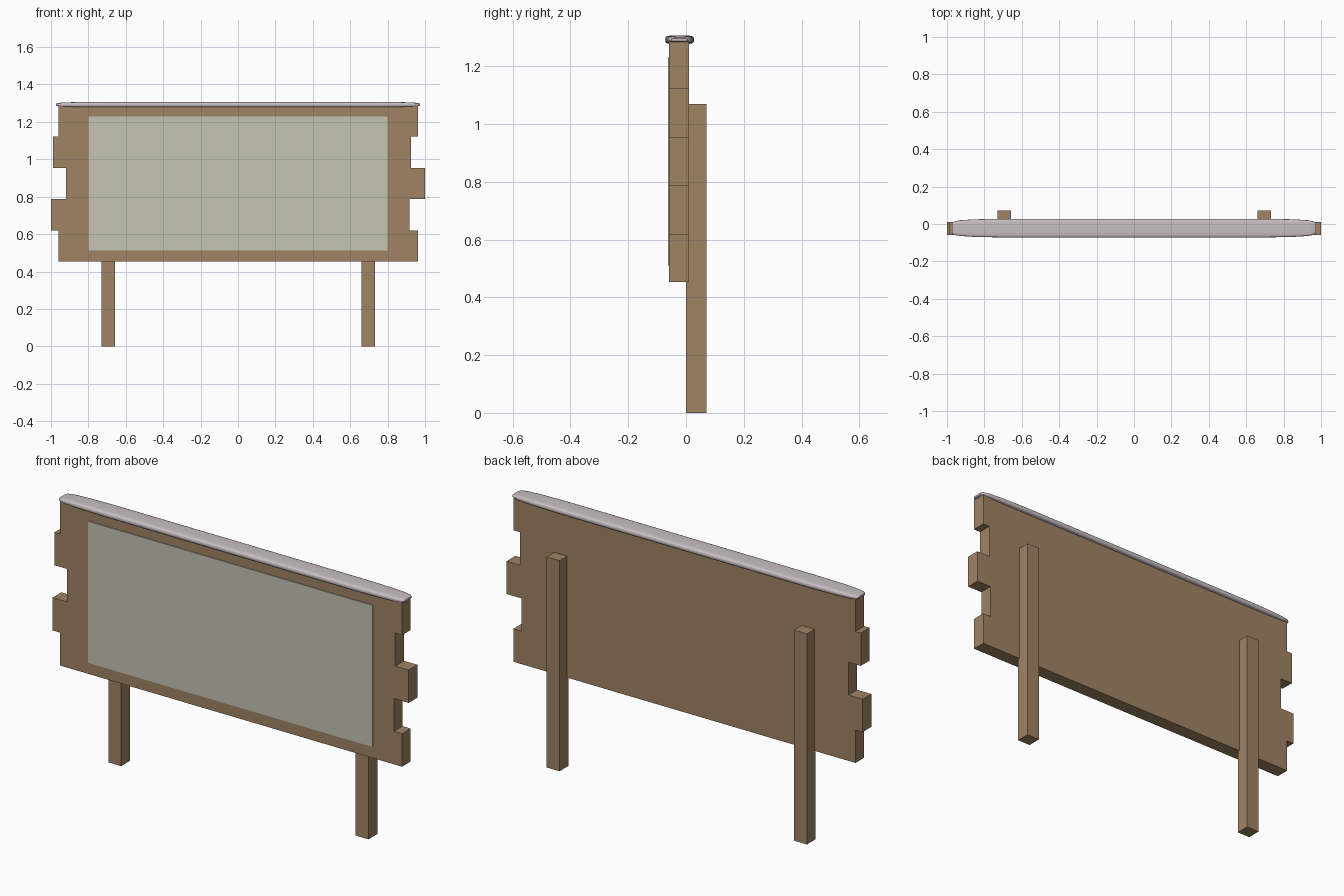
import bpy, bmesh, math

if "Cube" in bpy.data.objects:
    bpy.data.objects.remove(bpy.data.objects["Cube"])


def material(name, rgb):
    m = bpy.data.materials.new(name)
    m.diffuse_color = (*rgb, 1.0)
    m.use_nodes = True
    m.node_tree.nodes["Principled BSDF"].inputs["Base Color"].default_value = m.diffuse_color
    return m


WOOD = material("brown wood", (0.352, 0.227, 0.127))
PAPER = material("pale grey green", (0.546, 0.552, 0.456))
SNOW = material("snow white", (0.578, 0.521, 0.539))


def finish(name, bm, mat):
    bmesh.ops.recalc_face_normals(bm, faces=bm.faces)
    me = bpy.data.meshes.new(name)
    bm.to_mesh(me)
    bm.free()
    me.materials.append(mat)
    ob = bpy.data.objects.new(name, me)
    bpy.context.collection.objects.link(ob)
    return ob


def box(name, x, y, z, mat):
    """Box from (min, max) pairs."""
    bm = bmesh.new()
    bmesh.ops.create_cube(bm, size=1)
    for v in bm.verts:
        v.co = [lo + (c + 0.5) * (hi - lo) for c, (lo, hi) in zip(v.co, (x, y, z))]
    return finish(name, bm, mat)


# Staggered horizontal boards, bottom to top
BOTTOM, HEIGHT = 0.453, 0.167
ends = [(-0.96, 0.963), (-1.0, 0.917), (-0.92, 1.0), (-0.99, 0.925), (-0.96, 0.963)]
for i, span in enumerate(ends):
    z = BOTTOM + i * HEIGHT
    box(f"board_{i + 1}", span, (-0.059, 0.011), (z, z + HEIGHT), WOOD)

# Two rear posts
for side, x in (("left", -0.693), ("right", 0.697)):
    box(f"{side}_post", (x - 0.036, x + 0.036), (0.0, 0.071), (0.0, 1.07), WOOD)

# Thin notice panel on the front
box("notice_panel", (-0.798, 0.8), (-0.063, -0.058), (0.511, 1.23), PAPER)

# Snow cap: rounded-rectangle sections lofted along x, tapering at the ends
half = [(0.972, 0.028, 0.005), (0.962, 0.036, 0.009), (0.93, 0.042, 0.012),
        (0.85, 0.047, 0.014), (0.70, 0.050, 0.015)]
stations = [(-x, a, b) for x, a, b in half] + half[::-1]
bm = bmesh.new()
rings = []
N = 24
for x, a, b in stations:
    ring = []
    for k in range(N):
        t = 2 * math.pi * k / N
        c, s = math.cos(t), math.sin(t)
        y = math.copysign(abs(c) ** 0.5, c) * a
        z = math.copysign(abs(s) ** 0.5, s) * b
        ring.append(bm.verts.new((x, -0.022 + y, 1.292 + z)))
    rings.append(ring)
for r0, r1 in zip(rings, rings[1:]):
    for k in range(N):
        j = (k + 1) % N
        bm.faces.new((r0[k], r0[j], r1[j], r1[k]))
bm.faces.new(rings[0])
bm.faces.new(rings[-1])
cap = finish("snow_cap", bm, SNOW)
bpy.context.view_layer.objects.active = cap
cap.select_set(True)
bpy.ops.object.shade_smooth_by_angle(angle=math.radians(50))
